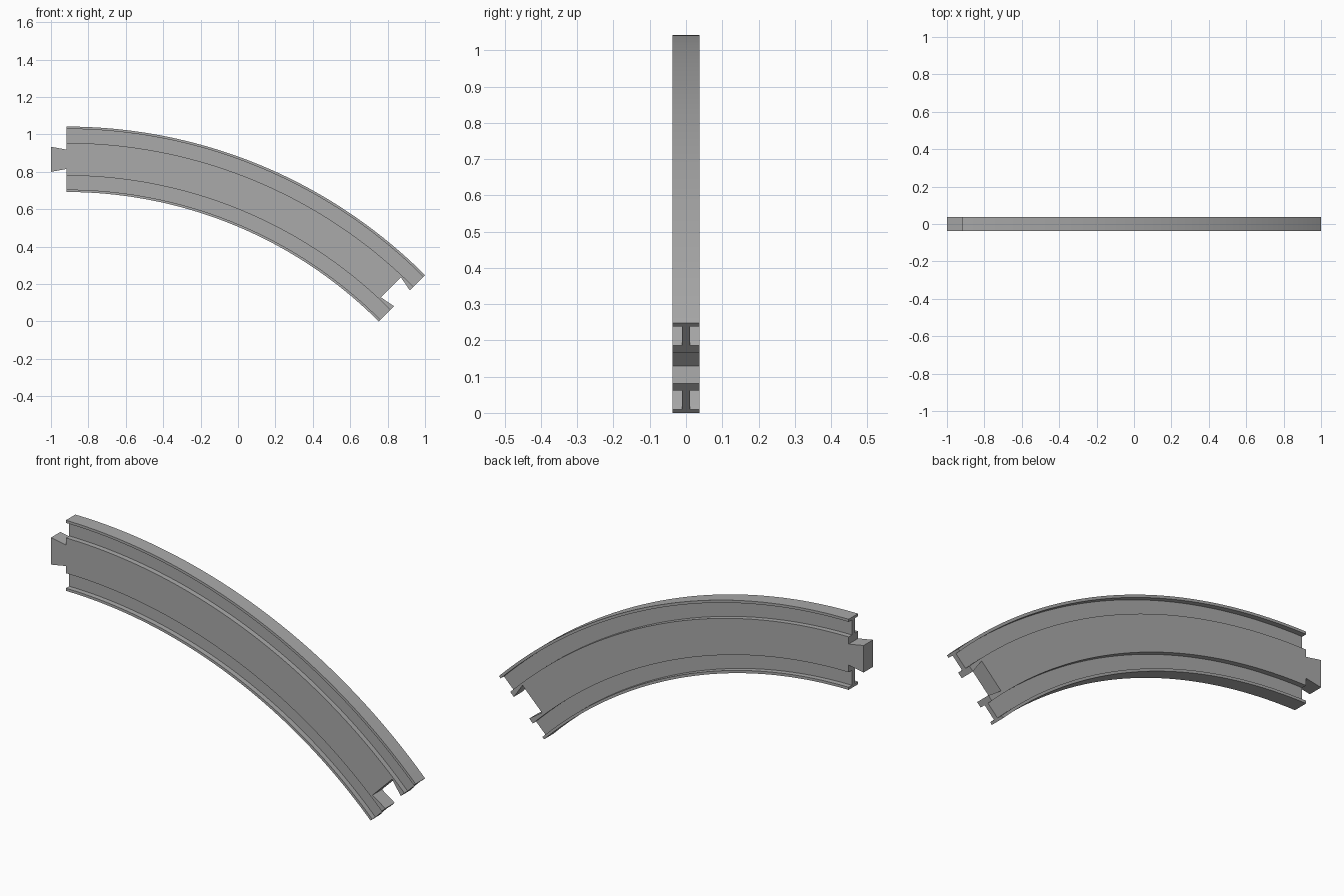
import bpy, bmesh, math

cube = bpy.data.objects.get("Cube")
if cube:
    bpy.data.objects.remove(cube, do_unlink=True)

# Arc layout in the xz plane
CX, CZ = -0.918, -1.6705
SWEEP, STEPS = math.radians(45), 64
R_IN, R_OUT, R_MID = 2.3625, 2.7125, 2.5375
PLATE_HALF = 0.0875
DEPTH, WEB, LIP = 0.037, 0.011, 0.013

grey = bpy.data.materials.new("plain grey")
grey.diffuse_color = (0.40, 0.40, 0.40, 1)
grey.use_nodes = True
grey.node_tree.nodes["Principled BSDF"].inputs["Base Color"].default_value = (0.40, 0.40, 0.40, 1)


def on_arc(r, angle, along=0.0):
    """Point at a radius and sweep angle, shifted along the tangent."""
    s, c = math.sin(angle), math.cos(angle)
    return CX + r * s + along * c, CZ + r * c - along * s


def finish(name, bm):
    bmesh.ops.recalc_face_normals(bm, faces=bm.faces)
    mesh = bpy.data.meshes.new(name)
    bm.to_mesh(mesh)
    bm.free()
    mesh.materials.append(grey)
    obj = bpy.data.objects.new(name, mesh)
    bpy.context.collection.objects.link(obj)
    bpy.ops.object.select_all(action='DESELECT')
    obj.select_set(True)
    bpy.context.view_layer.objects.active = obj
    bpy.ops.object.shade_smooth_by_angle(angle=math.radians(30))


def sweep(name, profile):
    """Sweep a closed (radius, y) profile around the arc and cap it."""
    bm = bmesh.new()
    rings = []
    for i in range(STEPS + 1):
        ring = []
        for r, y in profile:
            x, z = on_arc(r, SWEEP * i / STEPS)
            ring.append(bm.verts.new((x, y, z)))
        rings.append(ring)
    n = len(profile)
    for a, b in zip(rings, rings[1:]):
        for k in range(n):
            bm.faces.new((a[k], a[(k + 1) % n], b[(k + 1) % n], b[k]))
    bm.faces.new(rings[0])
    bm.faces.new(rings[-1])
    finish(name, bm)


# Thick centre plate with a dovetail tab at the start and a socket at the end
angles = [SWEEP * i / STEPS for i in range(STEPS + 1)]
outline = [on_arc(R_MID + PLATE_HALF, a) for a in angles]
outline += [on_arc(R_MID + dr, SWEEP, t) for dr, t in
            ((0.06, 0), (0.0755, -0.083), (-0.0755, -0.083), (-0.06, 0))]
outline += [on_arc(R_MID - PLATE_HALF, a) for a in reversed(angles)]
outline += [on_arc(R_MID + dr, 0, t) for dr, t in
            ((-0.052, 0), (-0.067, -0.082), (0.067, -0.082), (0.052, 0))]
bm = bmesh.new()
face = bm.faces.new([bm.verts.new((x, -DEPTH, z)) for x, z in outline])
new = bmesh.ops.extrude_face_region(bm, geom=[face])["geom"]
bmesh.ops.translate(bm, vec=(0, 2 * DEPTH, 0),
                    verts=[v for v in new if isinstance(v, bmesh.types.BMVert)])
finish("centre_plate", bm)

# Thin web and wide lip on each edge of the plate
for name, edge, side in (("outer_rail", R_OUT, 1), ("inner_rail", R_IN, -1)):
    root, lip = R_MID + side * PLATE_HALF, edge - side * LIP
    half = [(root, WEB), (lip, WEB), (lip, DEPTH), (edge, DEPTH)]
    sweep(name, half + [(r, -y) for r, y in reversed(half)])
